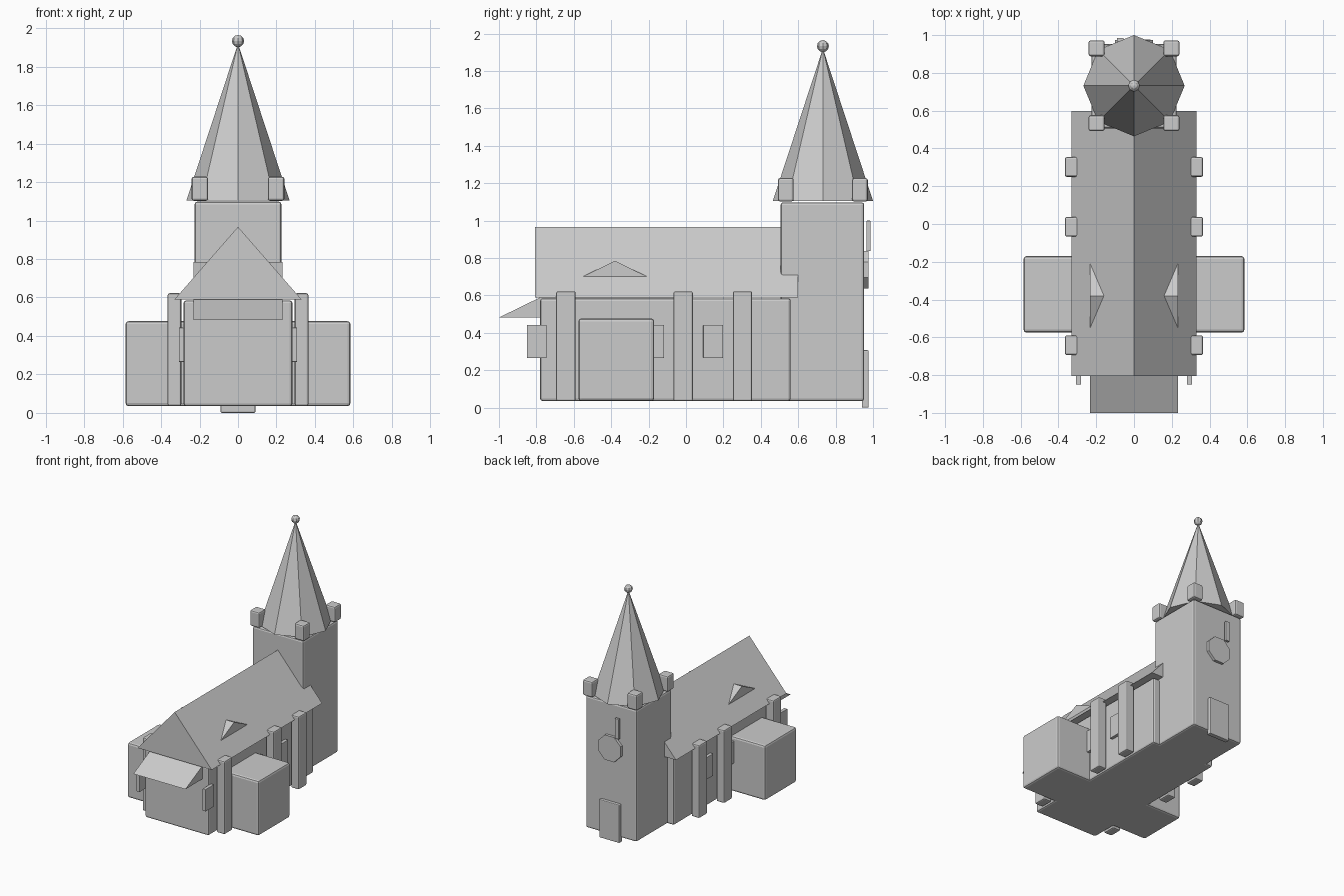
import bpy, bmesh, math
from mathutils import Matrix

if "Cube" in bpy.data.objects:
    bpy.data.objects.remove(bpy.data.objects["Cube"])

stone = bpy.data.materials.new("plain_grey")
stone.diffuse_color = (0.6, 0.6, 0.6, 1)
stone.use_nodes = True
stone.node_tree.nodes["Principled BSDF"].inputs["Base Color"].default_value = stone.diffuse_color


def finish(name, bm):
    bmesh.ops.recalc_face_normals(bm, faces=bm.faces)
    me = bpy.data.meshes.new(name)
    bm.to_mesh(me)
    bm.free()
    me.materials.append(stone)
    ob = bpy.data.objects.new(name, me)
    bpy.context.collection.objects.link(ob)
    return ob


def box(name, x, y, z, bevel=0.0):
    """Box from (min, max) ranges with optionally softened edges."""
    bm = bmesh.new()
    bmesh.ops.create_cube(bm, size=1)
    for v in bm.verts:
        for i, (a, b) in enumerate((x, y, z)):
            v.co[i] = a if v.co[i] < 0 else b
    if bevel:
        bmesh.ops.bevel(bm, geom=bm.edges[:], offset=bevel, segments=2,
                        profile=0.5, affect='EDGES')
    return finish(name, bm)


def prism(name, profile, step):
    """Extrude a closed 3D profile along a vector."""
    bm = bmesh.new()
    f = bm.faces.new([bm.verts.new(p) for p in profile])
    r = bmesh.ops.extrude_face_region(bm, geom=[f], use_keep_orig=True)
    bmesh.ops.translate(bm, vec=step,
                        verts=[v for v in r["geom"] if isinstance(v, bmesh.types.BMVert)])
    return finish(name, bm)


def cone(name, sides, r1, r2, depth, matrix):
    bm = bmesh.new()
    bmesh.ops.create_cone(bm, cap_ends=True, segments=sides, radius1=r1,
                          radius2=r2, depth=depth, matrix=matrix)
    bmesh.ops.remove_doubles(bm, verts=bm.verts, dist=1e-5)
    return finish(name, bm)


BASE = 0.035
TY = 0.732  # tower centre

# Main walls and side wings
box("nave", (-0.283, 0.283), (-0.78, 0.56), (BASE, 0.585), 0.014)
box("transept", (-0.585, 0.585), (-0.575, -0.17), (BASE, 0.477), 0.016)

# Main gable roof, and the crossing roof that pokes through it
prism("nave_roof", [(-0.33, -0.806, 0.59), (0.33, -0.806, 0.59), (0, -0.806, 0.967)],
      (0, 1.405, 0))
prism("crossing_roof", [(-0.232, -1.0, 0.482), (-0.232, 0.24, 0.482), (-0.232, -0.38, 0.785)],
      (0.464, 0, 0))

# Buttresses and side windows, mirrored left and right
for s in (-1, 1):
    xb = sorted((s * 0.295, s * 0.366))
    for y in (0.302, -0.015, -0.642):
        box("buttress", xb, (y - 0.052, y + 0.052), (BASE, 0.622), 0.01)
    xw = sorted((s * 0.28, s * 0.308))
    for y in (0.145, -0.17, -0.798):
        box("side_window", xw, (y - 0.053, y + 0.053), (0.265, 0.443), 0.003)

# Tower with octagonal spire and ball
box("tower", (-0.226, 0.226), (0.506, 0.953), (BASE, 1.098), 0.014)
cone("spire", 8, 0.268, 0.0, 0.815, Matrix.Translation((0, TY, 1.105 + 0.4075)))
bm = bmesh.new()
bmesh.ops.create_uvsphere(bm, u_segments=8, v_segments=6, radius=0.032,
                          matrix=Matrix.Translation((0, TY, 1.933)))
finish("spire_ball", bm)

# Corner pinnacles
for sx in (-0.198, 0.198):
    for sy in (-0.198, 0.198):
        y = TY + sy
        box("pinnacle", (sx - 0.043, sx + 0.043), (y - 0.042, y + 0.042),
            (1.102, 1.228), 0.012)

# Entrance door, round dial and small upright pointer on the tower's rear face
box("door", (-0.09, 0.09), (0.94, 0.977), (0.0, 0.307), 0.006)
cone("dial", 8, 0.108, 0.108, 0.035,
     Matrix.Translation((0, 0.9575, 0.738)) @ Matrix.Rotation(math.pi / 2, 4, 'X')
     @ Matrix.Rotation(math.pi / 8, 4, 'Z'))
box("dial_pointer", (-0.09, -0.055), (0.965, 0.986), (0.838, 1.0), 0.003)
